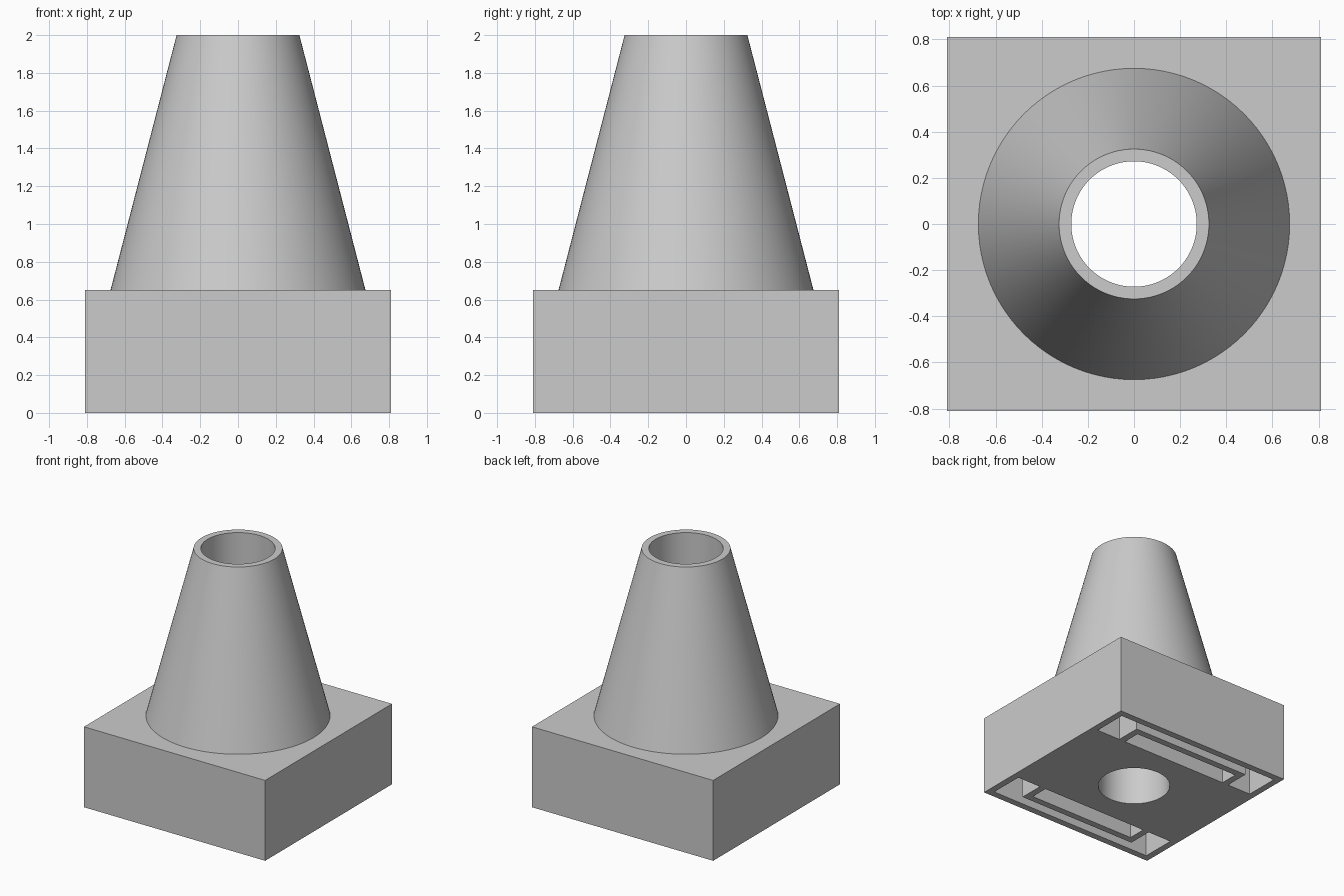
import bpy, bmesh, math

SEGMENTS = 96
HALF = 0.81        # half width of the square base
BASE_TOP = 0.65
BORE = 0.272       # radius of the hole through everything
DEPTH = 0.54       # depth of the slots under the base

default = bpy.data.objects.get("Cube")
if default:
    bpy.data.objects.remove(default, do_unlink=True)

grey = bpy.data.materials.new("plain_grey")
grey.use_nodes = True
grey.diffuse_color = (0.6, 0.6, 0.6, 1)
grey.node_tree.nodes["Principled BSDF"].inputs["Base Color"].default_value = (0.6, 0.6, 0.6, 1)


def finish(name, bm):
    """Turn a bmesh into a named grey object."""
    bmesh.ops.recalc_face_normals(bm, faces=bm.faces)
    mesh = bpy.data.meshes.new(name)
    bm.to_mesh(mesh)
    bm.free()
    mesh.materials.append(grey)
    obj = bpy.data.objects.new(name, mesh)
    bpy.context.collection.objects.link(obj)
    return obj


def prism(name, outline, bottom, top):
    """Extrude a flat outline upwards."""
    bm = bmesh.new()
    face = bm.faces.new([bm.verts.new((x, y, bottom)) for x, y in outline])
    side = bmesh.ops.extrude_face_region(bm, geom=[face])["geom"]
    bmesh.ops.translate(bm, vec=(0, 0, top - bottom),
                        verts=[v for v in side if isinstance(v, bmesh.types.BMVert)])
    return finish(name, bm)


def circle(radius):
    steps = [2 * math.pi * i / SEGMENTS for i in range(SEGMENTS)]
    return [(radius * math.cos(a), radius * math.sin(a)) for a in steps]


def cut(target, cutter):
    mod = target.modifiers.new(cutter.name, 'BOOLEAN')
    mod.operation = 'DIFFERENCE'
    mod.solver = 'EXACT'
    mod.object = cutter
    cutter.hide_render = True
    cutter.hide_viewport = True
    cutter.display_type = 'WIRE'


# Square base
base = prism("base_block", [(-HALF, -HALF), (HALF, -HALF), (HALF, HALF), (-HALF, HALF)], 0, BASE_TOP)

# Round hole through the base
cut(base, prism("bore_cutter", circle(BORE), -0.1, BASE_TOP + 0.1))

# Bracket-shaped slots and the narrow pockets inside them, one pair per side
outer, inner, wall_x, wall_y, pocket_x, pocket_y = 0.755, 0.47, 0.54, 0.675, 0.485, 0.62
bracket = [(-outer, inner), (-wall_x, inner), (-wall_x, wall_y), (wall_x, wall_y),
           (wall_x, inner), (outer, inner), (outer, outer), (-outer, outer)]
pocket = [(-pocket_x, inner), (pocket_x, inner), (pocket_x, pocket_y), (-pocket_x, pocket_y)]
for side, sign in (("back", 1), ("front", -1)):
    for part, outline in (("bracket", bracket), ("pocket", pocket)):
        shape = [(x, sign * y) for x, y in outline]
        cut(base, prism(f"{side}_{part}_cutter", shape, -0.1, DEPTH))

# Tapered tube with a straight bore
bm = bmesh.new()
profile = [(0.675, BASE_TOP), (0.325, 2), (BORE, 2), (BORE, BASE_TOP)]
rings = [[bm.verts.new((x, y, z)) for x, y in circle(r)] for r, z in profile]
for a, b in zip(rings, rings[1:] + rings[:1]):
    for i in range(SEGMENTS):
        j = (i + 1) % SEGMENTS
        bm.faces.new((a[i], a[j], b[j], b[i]))
tube = finish("tapered_tube", bm)

# Smooth the round walls, keep the rims sharp
bpy.ops.object.select_all(action='DESELECT')
for obj in (base, tube):
    obj.select_set(True)
    bpy.context.view_layer.objects.active = obj
# Cutters are baked in first so the smoothing sees the final shape
bpy.context.view_layer.objects.active = base
for mod in list(base.modifiers):
    cutter = mod.object
    bpy.ops.object.modifier_apply(modifier=mod.name)
    bpy.data.objects.remove(cutter, do_unlink=True)
bpy.ops.object.shade_smooth_by_angle(angle=math.radians(30))
